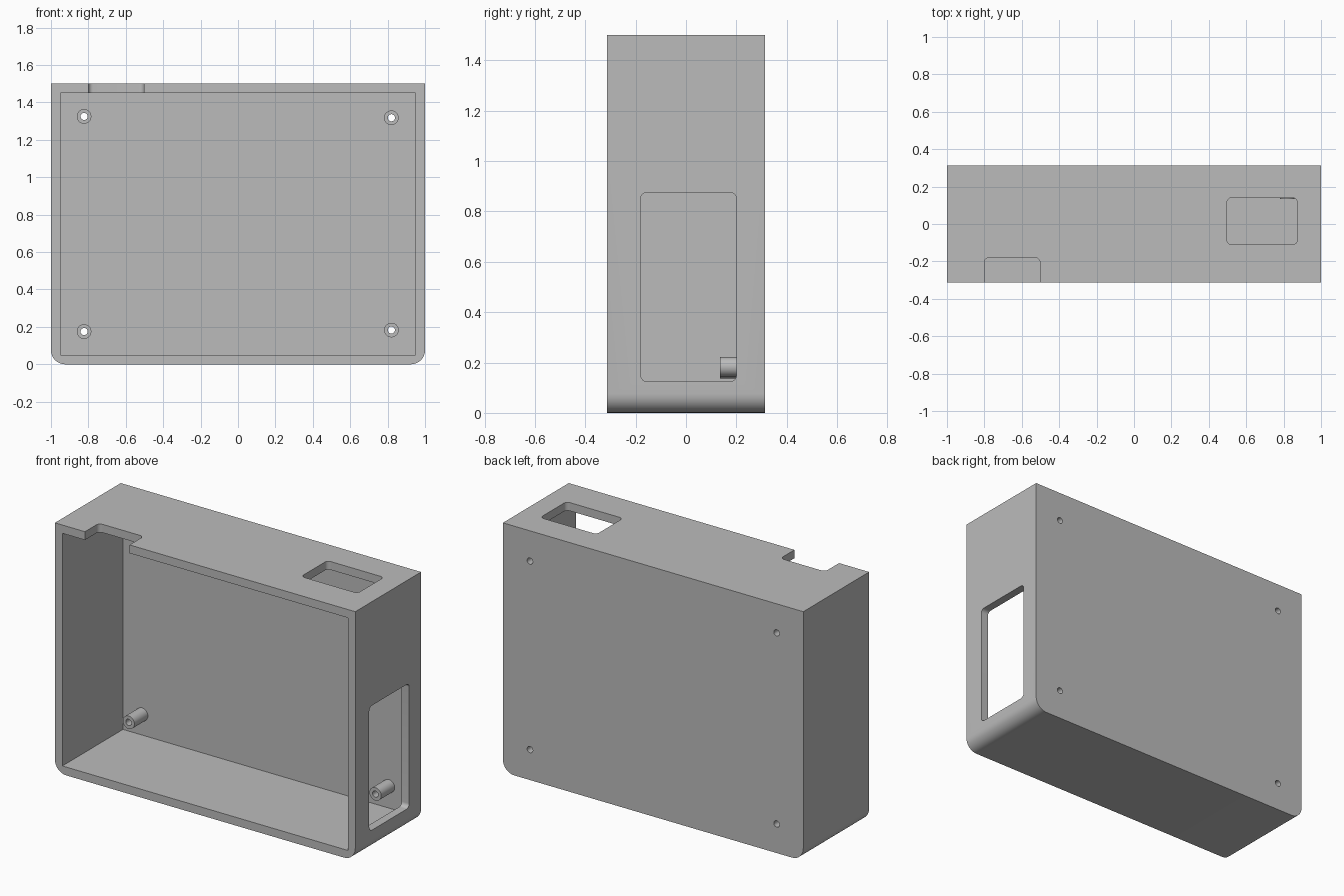
import bpy, bmesh, math
from mathutils import Vector

if "Cube" in bpy.data.objects:
    bpy.data.objects.remove(bpy.data.objects["Cube"], do_unlink=True)

# Material
grey = bpy.data.materials.new("plain grey")
grey.use_nodes = True
colour = (0.5, 0.5, 0.5, 1)
grey.diffuse_color = colour
bsdf = grey.node_tree.nodes["Principled BSDF"]
bsdf.inputs["Base Color"].default_value = colour
bsdf.inputs["Roughness"].default_value = 0.6

# Case dimensions
HX, HY, H, WALL = 1.0, 0.313, 1.5, 0.05
BACK = HY - WALL
POST_FRONT = 0.135


def prism(name, outline, axis, start, end):
    """Extrude a 2D outline along an axis; the outline uses the other two axes in order."""
    bm = bmesh.new()
    verts = []
    for a, b in outline:
        co = [a, b]
        co.insert(axis, start)
        verts.append(bm.verts.new(co))
    face = bm.faces.new(verts)
    new = bmesh.ops.extrude_face_region(bm, geom=[face])["geom"]
    step = Vector((0, 0, 0))
    step[axis] = end - start
    bmesh.ops.translate(bm, verts=[v for v in new if isinstance(v, bmesh.types.BMVert)], vec=step)
    bmesh.ops.recalc_face_normals(bm, faces=bm.faces)
    mesh = bpy.data.meshes.new(name)
    bm.to_mesh(mesh)
    bm.free()
    mesh.materials.append(grey)
    obj = bpy.data.objects.new(name, mesh)
    bpy.context.collection.objects.link(obj)
    return obj


def rect(a0, a1, b0, b1, radii=(0, 0, 0, 0), steps=8):
    """Rectangle outline, each corner with its own radius, from low/low counter-clockwise."""
    points = []
    corners = [(a0, b0, 1, 1), (a1, b0, -1, 1), (a1, b1, -1, -1), (a0, b1, 1, -1)]
    for i, ((a, b, sa, sb), r) in enumerate(zip(corners, radii)):
        if not r:
            points.append((a, b))
            continue
        for k in range(steps + 1):
            t = math.pi * (1 + i / 2 + k / steps / 2)
            points.append((a + sa * r + r * math.cos(t), b + sb * r + r * math.sin(t)))
    return points


def circle(a, b, r, n=32):
    return [(a + r * math.cos(math.tau * k / n), b + r * math.sin(math.tau * k / n)) for k in range(n)]


def activate(obj):
    bpy.ops.object.select_all(action="DESELECT")
    obj.select_set(True)
    bpy.context.view_layer.objects.active = obj


def cut(obj, cutter):
    cutter.hide_render = True
    mod = obj.modifiers.new("cut", "BOOLEAN")
    mod.operation, mod.solver, mod.object = "DIFFERENCE", "EXACT", cutter
    activate(obj)
    bpy.ops.object.modifier_apply(modifier=mod.name)
    bpy.data.objects.remove(cutter, do_unlink=True)


def finish(obj):
    activate(obj)
    bpy.ops.object.shade_smooth_by_angle(angle=math.radians(30))


# Case with rounded bottom edges, hollow and open at the front
case = prism("case", rect(-HX, HX, 0, H, (0.075, 0.075, 0, 0)), 1, -HY, HY)
cut(case, prism("cavity", rect(-HX + WALL, HX - WALL, WALL, H - WALL), 1, -HY - 0.1, BACK))

# Openings in the side and the top, and the notch in the front top edge
R = 0.025
cut(case, prism("side_opening", rect(-0.18, 0.2, 0.125, 0.875, (R,) * 4), 0, 0.9, 1.1))
cut(case, prism("top_opening", rect(0.497, 0.873, -0.11, 0.14, (R,) * 4), 2, 1.4, 1.6))
cut(case, prism("top_notch", rect(-0.8, -0.503, -0.4, -0.18, (0, 0, R, R)), 2, 1.4, 1.6))

# Hollow mounting posts, with screw holes through the back wall
posts = {"upper_right": (-0.823, 1.325), "upper_left": (0.82, 1.318),
         "lower_right": (-0.823, 0.175), "lower_left": (0.82, 0.183)}
for place, (x, z) in posts.items():
    post = prism(place + "_post", circle(x, z, 0.039), 1, POST_FRONT, BACK)
    for part in (post, case):
        cut(part, prism("screw_hole", circle(x, z, 0.019), 1, 0, 0.5))
    finish(post)
finish(case)
